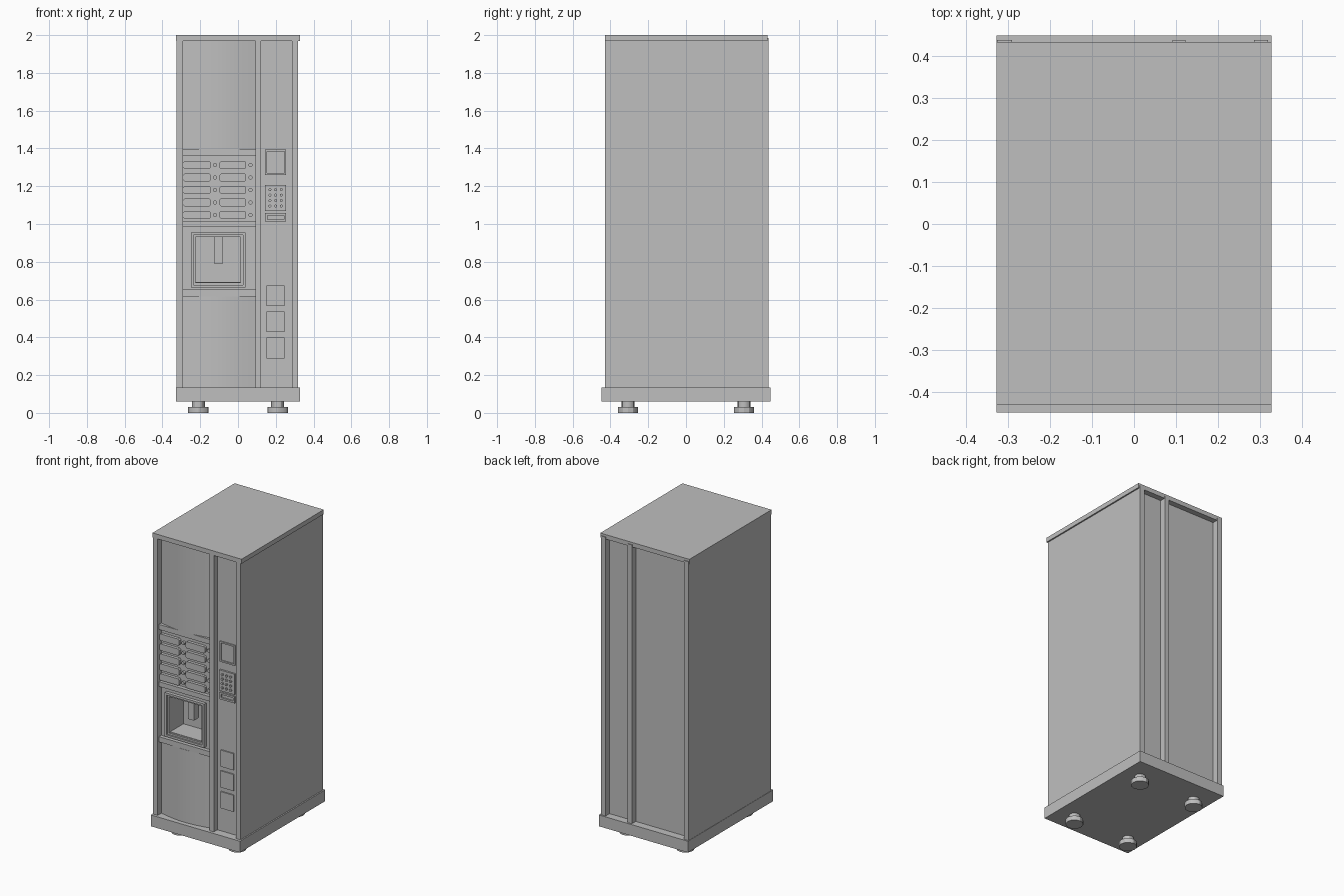
import bpy, bmesh, math
from mathutils import Matrix

cube = bpy.data.objects.get("Cube")
if cube:
    bpy.data.objects.remove(cube, do_unlink=True)

grey = bpy.data.materials.new("plain grey")
grey.use_nodes = True
tone = (0.52, 0.52, 0.52, 1)
grey.diffuse_color = tone
grey.node_tree.nodes["Principled BSDF"].inputs["Base Color"].default_value = tone


def finish(name, bm):
    bmesh.ops.recalc_face_normals(bm, faces=bm.faces)
    mesh = bpy.data.meshes.new(name)
    bm.to_mesh(mesh)
    bm.free()
    mesh.materials.append(grey)
    obj = bpy.data.objects.new(name, mesh)
    bpy.context.collection.objects.link(obj)
    return obj


def smooth(obj):
    bpy.ops.object.select_all(action='DESELECT')
    obj.select_set(True)
    bpy.context.view_layer.objects.active = obj
    bpy.ops.object.shade_smooth_by_angle(angle=math.radians(30))


def box(name, x, y, z):
    bm = bmesh.new()
    size = [b - a for a, b in (x, y, z)]
    mid = [(a + b) / 2 for a, b in (x, y, z)]
    bmesh.ops.create_cube(bm, size=1, matrix=Matrix.Translation(mid) @ Matrix.Diagonal((*size, 1)))
    return finish(name, bm)


def prism(name, points, place, direction):
    """Extrude a 2D outline, placed in space by a function, along a direction."""
    bm = bmesh.new()
    face = bm.faces.new([bm.verts.new(place(*p)) for p in points])
    made = bmesh.ops.extrude_face_region(bm, geom=[face])
    verts = [g for g in made["geom"] if isinstance(g, bmesh.types.BMVert)]
    bmesh.ops.translate(bm, verts=verts, vec=direction)
    return finish(name, bm)


def cylinder(name, centre, radius, depth, sides, along_y=False):
    bm = bmesh.new()
    turn = Matrix.Rotation(math.pi / 2, 4, 'X') if along_y else Matrix()
    bmesh.ops.create_cone(bm, cap_ends=True, segments=sides, radius1=radius, radius2=radius,
                          depth=depth, matrix=Matrix.Translation(centre) @ turn)
    return finish(name, bm)


def frame(name, x, z, width, y):
    """Rectangular ring facing the front."""
    (x0, x1), (z0, z1) = x, z
    box(name + "_left", (x0, x0 + width), y, z)
    box(name + "_right", (x1 - width, x1), y, z)
    box(name + "_bottom", (x0 + width, x1 - width), y, (z0, z0 + width))
    box(name + "_top", (x0 + width, x1 - width), y, (z1 - width, z1))


LEFT, RIGHT = -0.29, 0.092      # main bay
INNER = -0.25                   # plane behind the front fittings
FACE = -0.39                    # recessed front plane
BASE, ROOF = 0.135, 1.97

# Cabinet shell
box("plinth", (-0.327, 0.327), (-0.447, 0.447), (0.06, BASE))
box("roof", (-0.327, 0.327), (-0.43, 0.432), (ROOF, 2))
box("cabinet_core", (-0.3, 0.3), (INNER, 0.395), (BASE, ROOF))
for name, x in (("outer_wall_a", (-0.325, LEFT)), ("divider", (RIGHT, 0.122)),
                ("outer_wall_b", (0.285, 0.318))):
    box(name, x, (-0.428, 0.437), (BASE, ROOF))
    box(name + "_rear_tip", x, (0.42, 0.437), (ROOF, 1.985))

# Feet
for x in (-0.21, 0.21):
    for y in (-0.307, 0.307):
        smooth(cylinder("foot_pad", (x, y, 0.015), 0.054, 0.03, 12))
        smooth(cylinder("foot_stem", (x, y, 0.045), 0.034, 0.04, 12))

# Bowed door panels
arc = [(LEFT + (RIGHT - LEFT) * t / 16, FACE - 0.027 * math.sin(math.pi * t / 16)) for t in range(17)]
outline = arc + [(RIGHT, INNER), (LEFT, INNER)]
for name, z0, z1 in (("upper_panel", 1.397, ROOF), ("lower_panel", BASE, 0.617)):
    smooth(prism(name, outline, lambda x, y: (x, y, z0), (0, 0, z1 - z0)))

# Cross bars
for z0, z1 in ((1.363, 1.397), (0.985, 1.017), (0.617, 0.652)):
    box("cross_bar", (LEFT, RIGHT), (-0.415, INNER), (z0, z1))

# Selection panel with labels and push buttons
box("selection_panel", (LEFT, RIGHT), (FACE, INNER), (1.017, 1.363))
c = 0.008
for row in range(5):
    z = 1.048 + 0.066 * row
    a, b = z - 0.022, z + 0.022
    for x0, x1, knob in ((LEFT, -0.145, -0.122), (-0.097, 0.043, 0.066)):
        shape = [(x0 + c, a), (x1 - c, a), (x1, a + c), (x1, b - c),
                 (x1 - c, b), (x0 + c, b), (x0, b - c), (x0, a + c)]
        prism("drink_label", shape, lambda x, h: (x, FACE, h), (0, -0.02, 0))
        smooth(cylinder("push_button", (knob, FACE - 0.005, z), 0.011, 0.02, 12, True))

# Dispensing bay
frame("bay_surround", (LEFT, RIGHT), (0.652, 0.985), 0.04, (FACE, INNER))
box("bay_side_filler", (0.013, 0.06), (FACE, INNER), (0.66, 0.96))
box("bay_side_filler", (-0.255, -0.225), (FACE, INNER), (0.66, 0.96))
box("bay_floor", (-0.23, 0.02), (FACE, INNER), (0.66, 0.69))
box("bay_ceiling", (-0.23, 0.02), (FACE, INNER), (0.93, 0.96))
frame("bay_outer_trim", (-0.25, 0.04), (0.664, 0.955), 0.014, (-0.412, FACE))
frame("bay_inner_trim", (-0.236, 0.026), (0.677, 0.942), 0.012, (-0.402, FACE))
box("spout", (-0.124, -0.082), (-0.345, -0.29), (0.787, 0.935))

# Payment column
box("payment_panel", (0.122, 0.285), (FACE, INNER), (BASE, ROOF))
frame("display_rim", (0.143, 0.255), (1.26, 1.395), 0.01, (FACE - 0.008, FACE))
box("keypad", (0.143, 0.255), (FACE - 0.012, FACE), (1.07, 1.207))
for i in range(3):
    for j in range(4):
        smooth(cylinder("key", (0.169 + 0.03 * i, FACE - 0.015, 1.095 + 0.029 * j), 0.008, 0.014, 8, True))
frame("card_slot", (0.143, 0.255), (1.012, 1.057), 0.012, (FACE - 0.01, FACE))
for z in (0.62, 0.482, 0.344):
    box("coin_hatch", (0.15, 0.245), (FACE - 0.008, FACE), (z - 0.055, z + 0.055))
